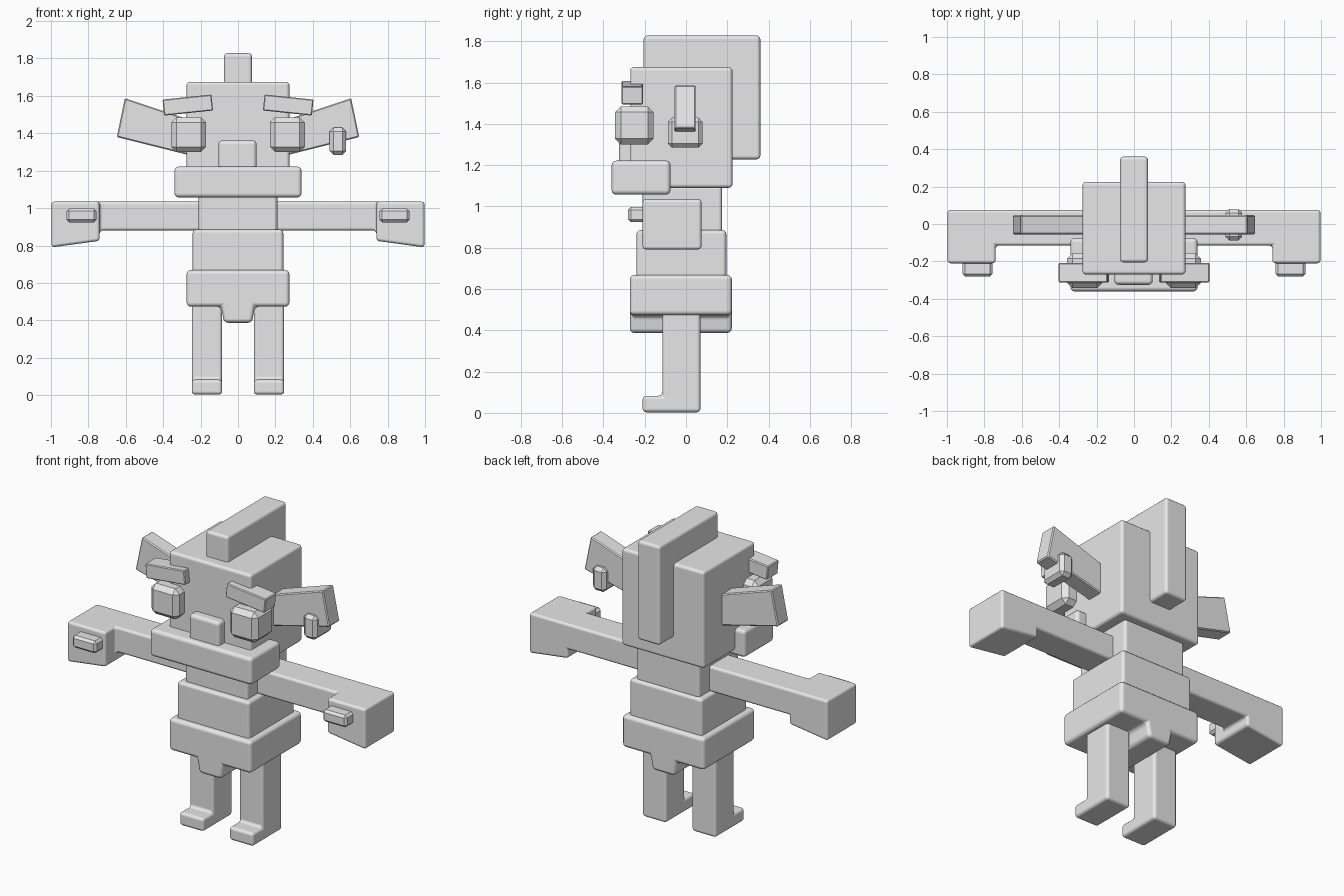
import bpy
import bmesh
import math
from mathutils import Matrix, Vector

cube = bpy.data.objects.get("Cube")
if cube:
    bpy.data.objects.remove(cube, do_unlink=True)

# One plain material for the whole figure
GREY = (0.8, 0.8, 0.8, 1)
grey = bpy.data.materials.new("light_grey")
grey.use_nodes = True
grey.diffuse_color = GREY
grey.node_tree.nodes["Principled BSDF"].inputs["Base Color"].default_value = GREY


def finish(name, bm, radius, segments=3, flip=1):
    """Turn a bmesh into an object with rounded or chamfered edges."""
    if flip < 0:
        bmesh.ops.scale(bm, vec=(-1, 1, 1), verts=bm.verts)
    bmesh.ops.recalc_face_normals(bm, faces=bm.faces)
    mesh = bpy.data.meshes.new(name)
    bm.to_mesh(mesh)
    bm.free()
    mesh.materials.append(grey)
    obj = bpy.data.objects.new(name, mesh)
    bpy.context.collection.objects.link(obj)
    bevel = obj.modifiers.new("edges", "BEVEL")
    bevel.width = radius
    bevel.segments = segments
    bevel.limit_method = "ANGLE"
    bevel.angle_limit = math.radians(30)
    if segments > 1:
        mesh.shade_smooth()
        bevel.harden_normals = True
    return obj


def box_mesh(x, y, z):
    bm = bmesh.new()
    bmesh.ops.create_cube(bm, size=1)
    for v in bm.verts:
        v.co = Vector([(r[0] + r[1]) / 2 + c * (r[1] - r[0]) for c, r in zip(v.co, (x, y, z))])
    return bm


def box(name, x, y, z, radius=0.018, segments=3, flip=1, tilt=0):
    bm = box_mesh(x, y, z)
    centre = Vector((sum(x) / 2, sum(y) / 2, sum(z) / 2))
    bmesh.ops.rotate(bm, cent=centre, verts=bm.verts,
                     matrix=Matrix.Rotation(math.radians(tilt), 3, "Y"))
    return finish(name, bm, radius, segments, flip)


def prism(name, profile, axis, span, radius=0.018, segments=3, flip=1):
    """Extrude a 2D profile along the x or y axis."""
    bm = bmesh.new()
    place = (lambda a, b, t: (t, a, b)) if axis == "x" else (lambda a, b, t: (a, t, b))
    face = bm.faces.new([bm.verts.new(place(a, b, span[0])) for a, b in profile])
    new = bmesh.ops.extrude_face_region(bm, geom=[face])["geom"]
    move = Vector(place(0, 0, span[1] - span[0]))
    bmesh.ops.translate(bm, vec=move, verts=[g for g in new if isinstance(g, bmesh.types.BMVert)])
    return finish(name, bm, radius, segments, flip)


def pull(bm, faces, vec):
    """Extrude faces, removing the originals, and return the moved vertices."""
    new = bmesh.ops.extrude_face_region(bm, geom=faces)["geom"]
    bmesh.ops.delete(bm, geom=[f for f in faces if f.is_valid], context="FACES_ONLY")
    verts = [g for g in new if isinstance(g, bmesh.types.BMVert)]
    bmesh.ops.translate(bm, vec=vec, verts=verts)
    return verts


def arm(name, flip):
    """Straight arm with a bigger hand block grown out of its end."""
    bm = box_mesh((0.15, 0.74), (-0.115, 0.075), (0.88, 1.035))

    def facing(direction):
        bm.normal_update()
        return [f for f in bm.faces if f.normal.dot(Vector(direction)) > 0.9]

    pull(bm, facing((1, 0, 0)), (0.257, 0, 0))
    pull(bm, [f for f in facing((0, -1, 0)) if f.calc_center_median().x > 0.74], (0, -0.095, 0))
    under = [f for f in facing((0, 0, -1)) if f.calc_center_median().x > 0.74]
    for v in pull(bm, under, (0, 0, -0.055)):
        if v.co.x > 0.9:
            v.co.z -= 0.035
    bmesh.ops.recalc_face_normals(bm, faces=bm.faces)
    bmesh.ops.dissolve_limit(bm, angle_limit=0.02, verts=bm.verts, edges=bm.edges)
    finish(name, bm, 0.016, 3, flip)


# Head
box("head", (-0.275, 0.275), (-0.27, 0.225), (1.09, 1.675))
box("crest", (-0.075, 0.075), (-0.205, 0.36), (1.228, 1.828))
box("jaw", (-0.34, 0.34), (-0.36, -0.075), (1.057, 1.222), 0.022)
box("nose", (-0.105, 0.1), (-0.325, -0.2), (1.18, 1.362), 0.022)

# Torso
box("chest", (-0.21, 0.21), (-0.21, 0.175), (0.87, 1.1))
box("belly", (-0.242, 0.242), (-0.24, 0.195), (0.65, 0.885))
hip_half = [(0.275, 0.668), (0.275, 0.473), (0.09, 0.473), (0.075, 0.387)]
prism("hips", hip_half + [(-x, z) for x, z in reversed(hip_half)], "y", (-0.272, 0.222), 0.022)

# Paired parts
ear_profile = [(0.2, 1.452), (0.605, 1.588), (0.648, 1.38), (0.2, 1.268)]
leg_profile = [(-0.115, 0.52), (0.07, 0.52), (0.07, 0.003),
               (-0.21, 0.003), (-0.21, 0.083), (-0.115, 0.083)]
for side, s in (("left", 1), ("right", -1)):
    box(side + "_eye", (0.17, 0.357), (-0.343, -0.157), (1.3, 1.485), 0.028, 1, s)
    box(side + "_brow", (0.137, 0.4), (-0.312, -0.208), (1.508, 1.594), 0.005, 1, s, 6)
    prism(side + "_ear", ear_profile, "y", (-0.055, 0.047), 0.006, 1, s)
    arm(side + "_arm", s)
    box(side + "_hand_stud", (0.757, 0.917), (-0.28, -0.14), (0.924, 0.998), 0.014, 1, s)
    prism(side + "_leg", leg_profile, "x", (0.085, 0.247), 0.018, 3, s)

# Ring on the left ear
box("earring", (0.49, 0.578), (-0.088, 0.08), (1.285, 1.43), 0.02, 1)
